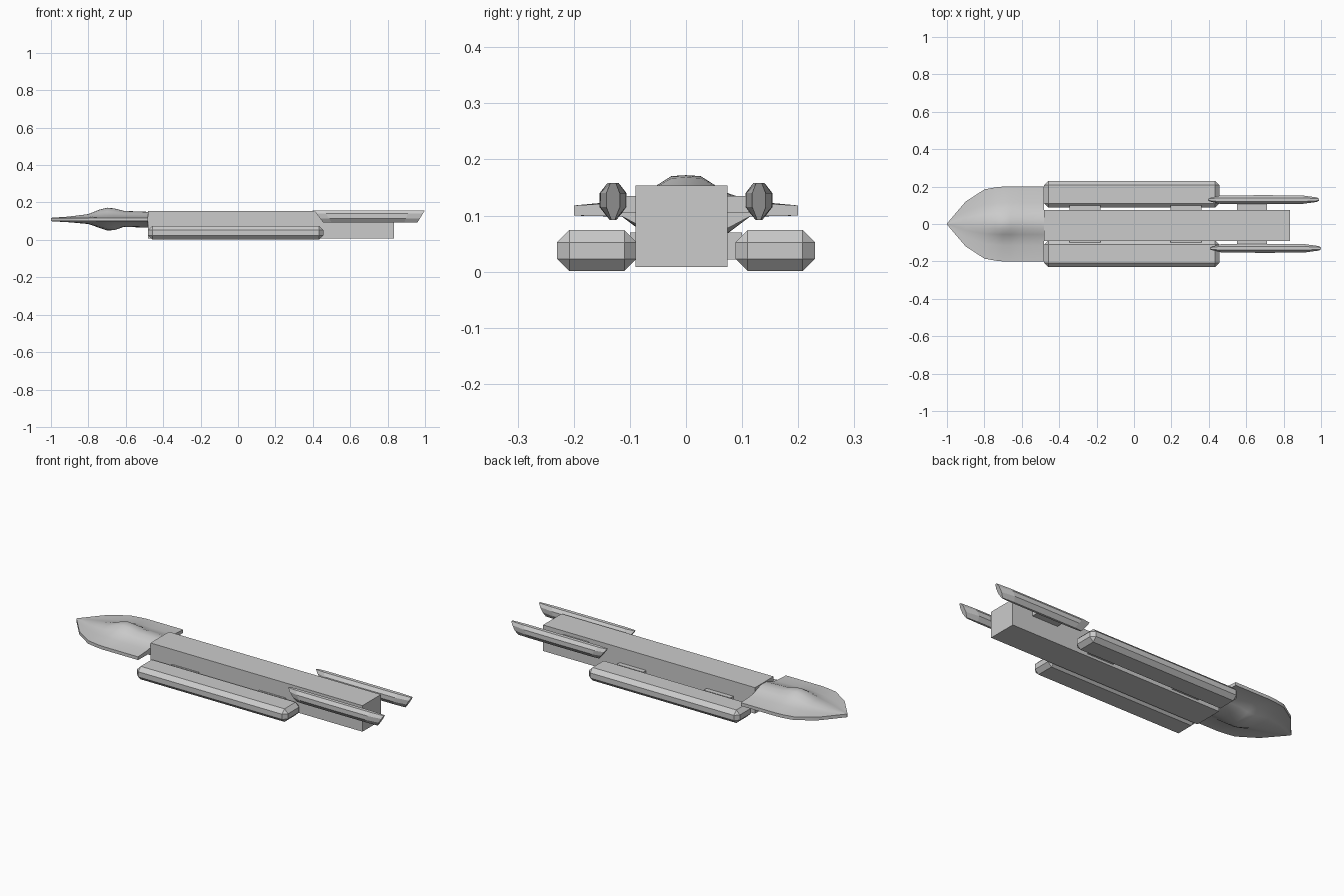
import bpy, bmesh

if "Cube" in bpy.data.objects:
    bpy.data.objects.remove(bpy.data.objects["Cube"])

hull = bpy.data.materials.new("hull grey")
hull.use_nodes = True
GREY = (0.6, 0.6, 0.6, 1)
hull.diffuse_color = GREY
hull.node_tree.nodes["Principled BSDF"].inputs["Base Color"].default_value = GREY


def finish(name, bm):
    bmesh.ops.remove_doubles(bm, verts=bm.verts, dist=0.0002)
    bmesh.ops.recalc_face_normals(bm, faces=bm.faces)
    mesh = bpy.data.meshes.new(name)
    bm.to_mesh(mesh)
    bm.free()
    mesh.materials.append(hull)
    obj = bpy.data.objects.new(name, mesh)
    bpy.context.collection.objects.link(obj)
    return obj


def box(name, low, high, bevel=0):
    bm = bmesh.new()
    bmesh.ops.create_cube(bm, size=1)
    for v in bm.verts:
        for i in range(3):
            v.co[i] = low[i] if v.co[i] < 0 else high[i]
    if bevel:
        bmesh.ops.bevel(bm, geom=bm.edges[:], offset=bevel, segments=1, affect='EDGES')
    return finish(name, bm)


def loft(name, rings):
    bm = bmesh.new()
    loops = [[bm.verts.new(p) for p in ring] for ring in rings]
    n = len(loops[0])
    for a, b in zip(loops, loops[1:]):
        for i in range(n):
            j = (i + 1) % n
            bm.faces.new((a[i], a[j], b[j], b[i]))
    bm.faces.new(loops[0])
    bm.faces.new(loops[-1])
    return finish(name, bm)


# Long central hull
box("main_hull", (-0.48, -0.09, 0.008), (0.835, 0.074, 0.154))

# Flat pointed head: x, half width, centre top, centre bottom
stations = [(-1, 0.003, 0.118, 0.1), (-0.9, 0.12, 0.125, 0.094),
            (-0.8, 0.185, 0.138, 0.085), (-0.74, 0.196, 0.162, 0.064),
            (-0.7, 0.2, 0.172, 0.051), (-0.66, 0.2, 0.168, 0.052),
            (-0.61, 0.2, 0.155, 0.07), (-0.48, 0.2, 0.15, 0.065)]
# Cross-section: share of width, share of top and bottom bulge
section = [(0, 1, 1), (0.13, 0.97, 0.97), (0.28, 0.62, 0.85),
           (0.38, 0.4, 0.62), (0.57, 0.15, 0.04), (1, 0, 0)]
RIM_TOP, RIM_LOW = 0.118, 0.1
rings = []
for x, w, top, low in stations:
    upper = [(x, t * w, RIM_TOP + (top - RIM_TOP) * u) for t, u, _ in section]
    lower = [(x, t * w, RIM_LOW + (low - RIM_LOW) * d) for t, _, d in section]
    half = upper + lower[::-1]
    other = [(px, -py, pz) for px, py, pz in half[::-1]][1:-1]
    rings.append(half + other)
head = loft("head", rings)
bpy.context.view_layer.objects.active = head
head.select_set(True)
bpy.ops.object.shade_smooth_by_angle(angle=0.6)
head.select_set(False)

# Fin outline across (offset, height) and taper along its length
fin = [(0.01, 0.158), (0.024, 0.14), (0.024, 0.115), (0.006, 0.092)]
fin += [(-y, z) for y, z in fin[::-1]]
taper = [(0, 0.45), (0.09, 0.95), (0.5, 1), (0.86, 0.95), (1, 0.5)]

for side, s in (("left", 1), ("right", -1)):
    def mirrored(name, x0, x1, y0, y1, z0, z1, bevel=0):
        ys = sorted((s * y0, s * y1))
        return box(side + "_" + name, (x0, ys[0], z0), (x1, ys[1], z1), bevel)

    # Chamfered side pods and their short connectors
    mirrored("pod", -0.48, 0.456, 0.088, 0.23, 0.001, 0.074, 0.022)
    mirrored("front_pod_strut", -0.345, -0.18, 0.06, 0.1, 0.022, 0.07)
    mirrored("rear_pod_strut", 0.195, 0.36, 0.06, 0.1, 0.022, 0.07)

    # Raked rear fins, held by a strut
    mirrored("fin_strut", 0.55, 0.71, 0.06, 0.12, 0.105, 0.135)
    shift = -0.006 if s > 0 else 0.004
    rings = []
    for t, w in taper:
        ring = []
        for y, z in fin:
            drop = (0.158 - z) / 0.066
            start, end = 0.402 + 0.05 * drop, 0.995 - 0.04 * drop
            ring.append((start + (end - start) * t + shift, s * 0.13 + y * w, z))
        rings.append(ring)
    loft(side + "_fin", rings)
